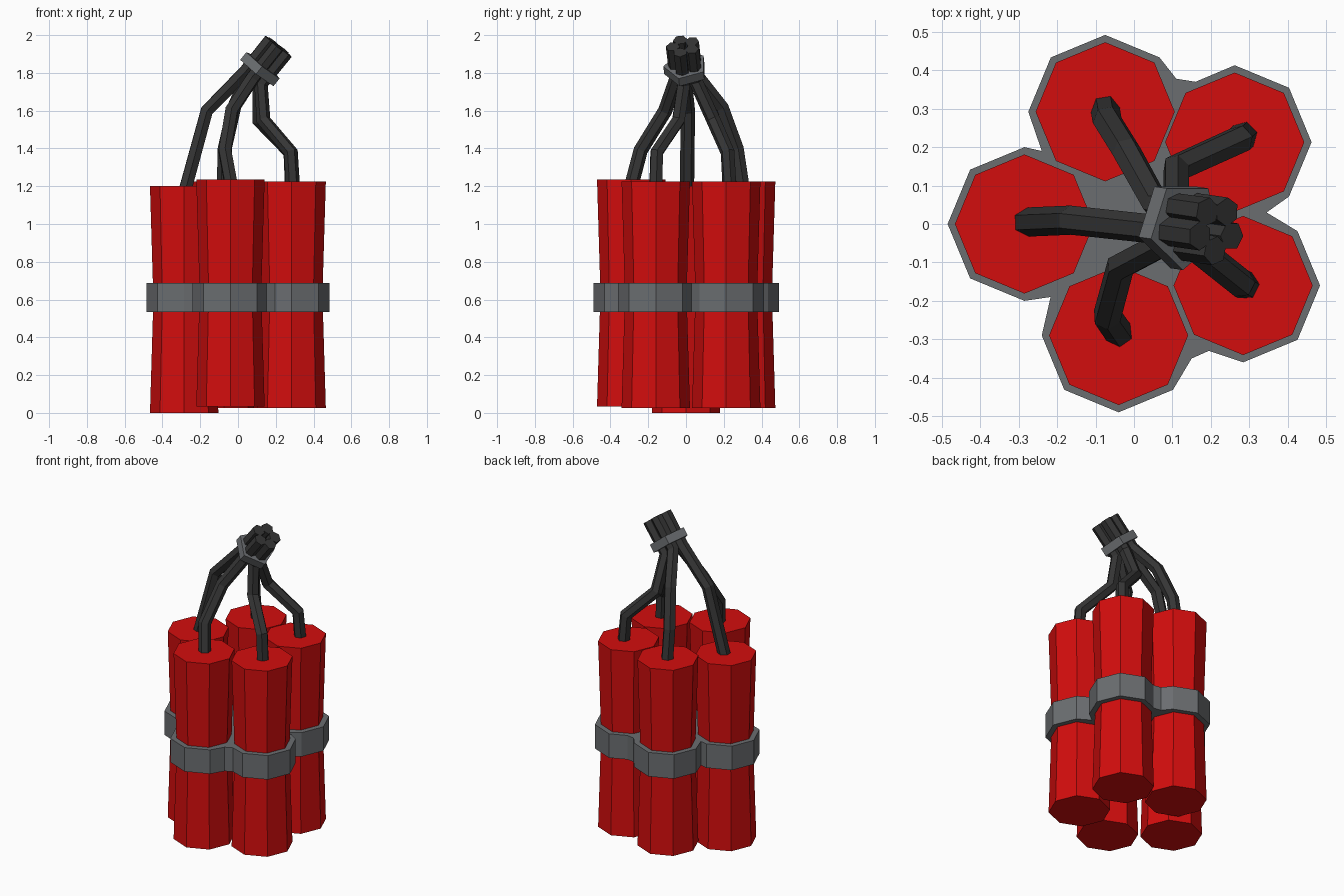
import bpy, bmesh, math
from mathutils import Vector

cube = bpy.data.objects.get("Cube")
if cube:
    bpy.data.objects.remove(cube, do_unlink=True)


def material(name, color):
    m = bpy.data.materials.new(name)
    m.use_nodes = True
    m.diffuse_color = (*color, 1)
    m.node_tree.nodes["Principled BSDF"].inputs["Base Color"].default_value = (*color, 1)
    return m


RED = material("red paper", (0.65, 0.004, 0.004))
GREY = material("grey strap", (0.145, 0.153, 0.162))
BLACK = material("black fuse", (0.035, 0.035, 0.035))


def loft(name, rings, mat):
    """Closed solid through a list of point rings, capped at both ends."""
    bm = bmesh.new()
    loops = [[bm.verts.new(p) for p in ring] for ring in rings]
    for a, b in zip(loops, loops[1:]):
        for i in range(len(a)):
            j = (i + 1) % len(a)
            bm.faces.new((a[i], a[j], b[j], b[i]))
    bm.faces.new(loops[0])
    bm.faces.new(loops[-1])
    bmesh.ops.recalc_face_normals(bm, faces=bm.faces)
    mesh = bpy.data.meshes.new(name)
    bm.to_mesh(mesh)
    bm.free()
    mesh.materials.append(mat)
    obj = bpy.data.objects.new(name, mesh)
    bpy.context.collection.objects.link(obj)
    return obj


def corner(x, y, r, k):
    a = k * math.pi / 4
    return x + r * math.cos(a), y + r * math.sin(a)


def octagon(x, y, r, z):
    return [(*corner(x, y, r, k), z) for k in range(8)]


# Fuse bundle frame: axis runs along the bundle, side points down and out
AXIS = Vector((0.62, -0.09, 0.78)).normalized()
SIDE = Vector((0.78, 0, -0.62)).normalized()
ACROSS = AXIS.cross(SIDE).normalized()
STRAP = Vector((0.118, 0.0, 1.822))


def bundle_point(along, radius, degrees):
    a = math.radians(degrees)
    return STRAP + AXIS * along + (SIDE * math.cos(a) + ACROSS * math.sin(a)) * radius


def fuse(name, points):
    curve = bpy.data.curves.new(name, "CURVE")
    curve.dimensions = "3D"
    curve.bevel_depth = 0.038
    curve.bevel_resolution = 1
    curve.use_fill_caps = True
    spline = curve.splines.new("POLY")
    spline.points.add(len(points) - 1)
    for p, co in zip(spline.points, points):
        p.co = (*co, 1)
    spline.use_smooth = False
    curve.materials.append(BLACK)
    obj = bpy.data.objects.new(name, curve)
    bpy.context.collection.objects.link(obj)
    bpy.ops.object.select_all(action="DESELECT")
    obj.select_set(True)
    bpy.context.view_layer.objects.active = obj
    bpy.ops.object.convert(target="MESH")


# Sticks clockwise from the right side: name, centre, base height,
# first and last exposed band corner, band valley after it, bundle slot, fuse path
STICKS = [
    ("right", -0.285, 0, 0, (6, 2), [(-0.24, 0.19)], 198,
     [(-0.28, 0.005, 1.18), (-0.165, 0.01, 1.6)]),
    ("back", -0.075, 0.292, 0.025, (4, 1), [(0.11, 0.378), (0.16, 0.37)], 126,
     [(-0.075, 0.3, 1.2), (-0.07, 0.27, 1.4), (-0.02, 0.19, 1.62)]),
    ("back_left", 0.262, 0.213, 0.025, (2, -1), [(0.345, 0.03)], 54,
     [(0.285, 0.23, 1.2), (0.275, 0.22, 1.38), (0.11, 0.145, 1.55)]),
    ("front_left", 0.284, -0.16, 0.025, (1, -2), [(0.195, -0.33), (0.15, -0.35)], -18,
     [(0.29, -0.16, 1.2), (0.28, -0.155, 1.38), (0.135, -0.04, 1.55)]),
    ("front", -0.04, -0.29, 0.035, (-1, -4), [(-0.217, -0.19)], -90,
     [(-0.035, -0.29, 1.2), (-0.07, -0.24, 1.39), (-0.035, -0.11, 1.6)]),
]

outline = []
for name, x, y, z, (first, last), valley, slot, path in STICKS:
    # Slightly waisted eight-sided stick
    rings = [octagon(x, y, r, z + h) for r, h in ((0.181, 0), (0.163, 0.6), (0.181, 1.2))]
    loft(name + "_stick", rings, RED)
    # Fuse rising into the gathered bundle
    fuse(name + "_fuse", path + [bundle_point(-0.06, 0.056, slot),
                                 bundle_point(0.155, 0.056, slot)])
    # Band edge around the exposed side of this stick
    if first < last:
        first, last = last, first
        corners = range(10, 5, -1) if name == "none" else [-2, -3, -4, -5, -6]
    else:
        corners = range(first, last - 1, -1)
    outline += [corner(x, y, 0.2, k) for k in corners] + valley

# Band wrapped around all sticks
loft("stick_band", [[(x, y, z) for x, y in outline] for z in (0.533, 0.688)], GREY)

# Five-sided strap around the fuse bundle
loft("fuse_strap", [[bundle_point(h, 0.118, 54 + 72 * i) for i in range(5)]
                    for h in (-0.026, 0.026)], GREY)
